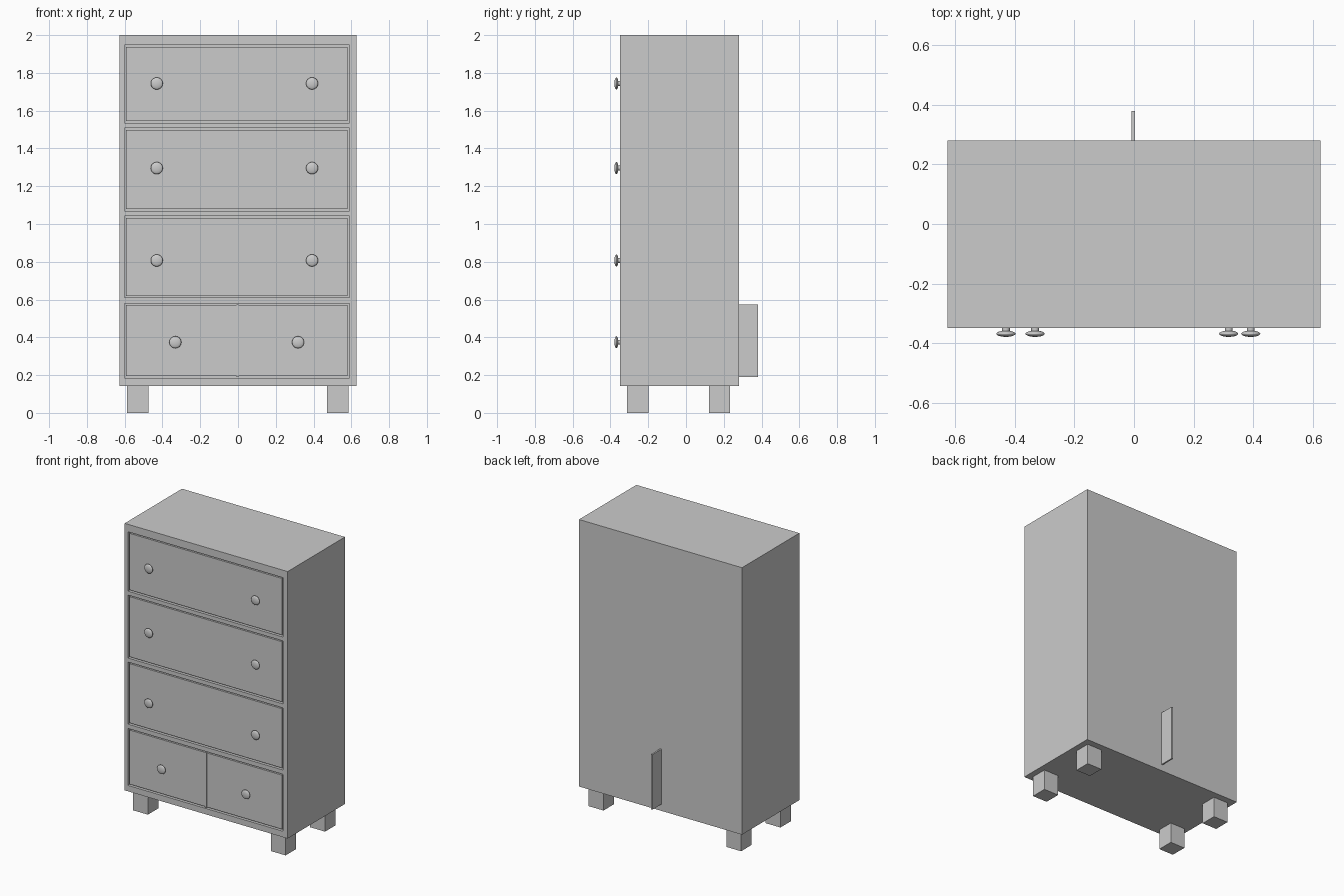
import bpy, bmesh, math
from mathutils import Matrix, Vector

if "Cube" in bpy.data.objects:
    bpy.data.objects.remove(bpy.data.objects["Cube"])


def box(name, x, y, z):
    """Box from (min, max) ranges."""
    bm = bmesh.new()
    bmesh.ops.create_cube(bm, size=1)
    lo, hi = Vector((x[0], y[0], z[0])), Vector((x[1], y[1], z[1]))
    for v in bm.verts:
        v.co = [lo[i] if v.co[i] < 0 else hi[i] for i in range(3)]
    me = bpy.data.meshes.new(name)
    bm.to_mesh(me)
    bm.free()
    ob = bpy.data.objects.new(name, me)
    bpy.context.collection.objects.link(ob)
    return ob


def knob(name, x, z):
    """Flattened round head on a short stem, pointing to -y."""
    bm = bmesh.new()
    bmesh.ops.create_uvsphere(
        bm, u_segments=32, v_segments=16, radius=1,
        matrix=Matrix.Translation((0, -0.3685, 0))
        @ Matrix.Diagonal((0.032, 0.0105, 0.032, 1))
        @ Matrix.Rotation(math.pi / 2, 4, 'X'))
    bmesh.ops.create_cone(
        bm, cap_ends=True, segments=24, radius1=0.013, radius2=0.013, depth=0.03,
        matrix=Matrix.Translation((0, -0.35, 0)) @ Matrix.Rotation(math.pi / 2, 4, 'X'))
    me = bpy.data.meshes.new(name)
    bm.to_mesh(me)
    bm.free()
    ob = bpy.data.objects.new(name, me)
    bpy.context.collection.objects.link(ob)
    ob.location = (x, 0, z)
    bpy.ops.object.select_all(action='DESELECT')
    ob.select_set(True)
    bpy.context.view_layer.objects.active = ob
    bpy.ops.object.shade_smooth_by_angle(angle=math.radians(40))


FRONT, BACK = -0.35, 0.28
GAP, DEPTH = 0.01, 0.02
LEFT, RIGHT = -0.602, 0.59

# Cabinet body
body = box("cabinet_body", (-0.627, 0.627), (FRONT, BACK), (0.143, 2.0))

# Rows: opening bottom, opening top, knob height, knob x positions
rows = [
    (0.184, 0.58, 0.374, (-0.332, 0.318)),
    (0.61, 1.042, 0.807, (-0.43, 0.392)),
    (1.07, 1.508, 1.296, (-0.43, 0.392)),
    (1.535, 1.948, 1.744, (-0.43, 0.392)),
]
for i, (z0, z1, kz, kxs) in enumerate(rows, 1):
    # Shallow opening in the body
    cutter = box(f"opening_cutter_{i}", (LEFT, RIGHT), (FRONT - 0.1, FRONT + DEPTH), (z0, z1))
    cutter.hide_render = True
    cutter.hide_viewport = True
    mod = body.modifiers.new(f"opening_{i}", 'BOOLEAN')
    mod.operation = 'DIFFERENCE'
    mod.solver = 'EXACT'
    mod.object = cutter
    # Drawer front with a thin gap all round
    box(f"drawer_front_{i}", (LEFT + GAP, RIGHT - GAP),
        (FRONT + 0.004, FRONT + DEPTH + 0.01), (z0 + GAP, z1 - GAP))
    for kx in kxs:
        knob(f"knob_{i}", kx, kz)

# Divider of the lower drawers, running out through the back
box("drawer_divider", (-0.008, 0.003), (FRONT, 0.38), (0.19, 0.573))

# Feet
for side, x in (("left", (-0.588, -0.475)), ("right", (0.471, 0.585))):
    for end, y in (("front", (-0.312, -0.198)), ("back", (0.121, 0.234))):
        box(f"{end}_{side}_foot", x, y, (0, 0.143))
